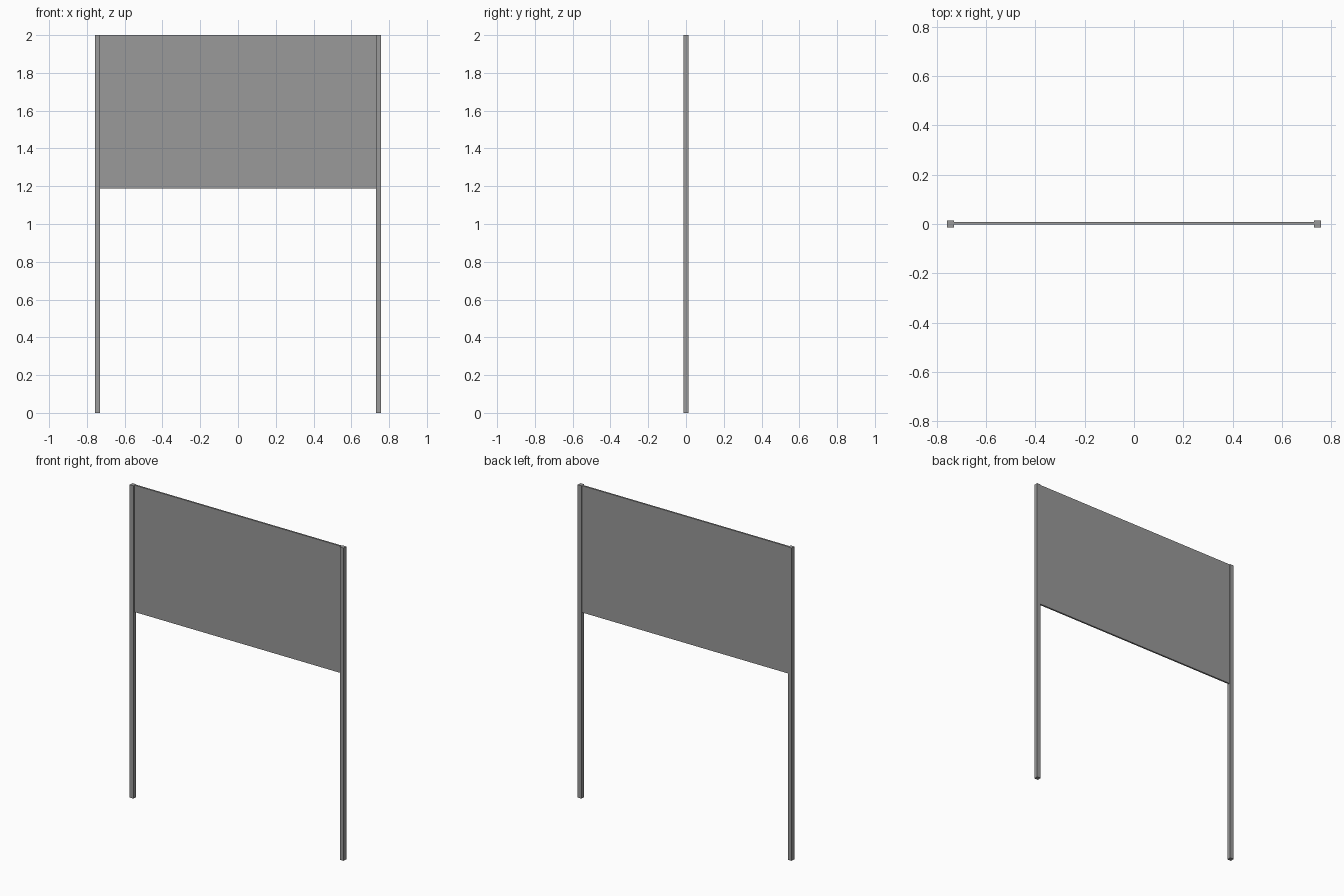
import bpy

if "Cube" in bpy.data.objects:
    bpy.data.objects.remove(bpy.data.objects["Cube"])

# Dark grey paint for every part
grey = bpy.data.materials.new("dark_grey")
grey.diffuse_color = (0.32, 0.32, 0.32, 1)
grey.use_nodes = True
grey.node_tree.nodes["Principled BSDF"].inputs["Base Color"].default_value = grey.diffuse_color


def box(name, x, y, z):
    """Axis-aligned box from (min, max) ranges."""
    bpy.ops.mesh.primitive_cube_add(size=1, location=[sum(r) / 2 for r in (x, y, z)])
    ob = bpy.context.object
    ob.name = name
    ob.scale = [r[1] - r[0] for r in (x, y, z)]
    bpy.ops.object.transform_apply(location=False, rotation=False, scale=True)
    ob.data.materials.append(grey)
    return ob


HALF_WIDTH = 0.757   # outer face of the posts
POST = 0.027         # square post size
INNER = HALF_WIDTH - POST

# Two square posts
for side, x in (("left", (-HALF_WIDTH, -INNER)), ("right", (INNER, HALF_WIDTH))):
    box(side + "_post", x, (-POST / 2, POST / 2), (0, 2))

# Thin board between the posts
box("sign_panel", (-INNER, INNER), (-0.002, 0.009), (1.189, 2))
